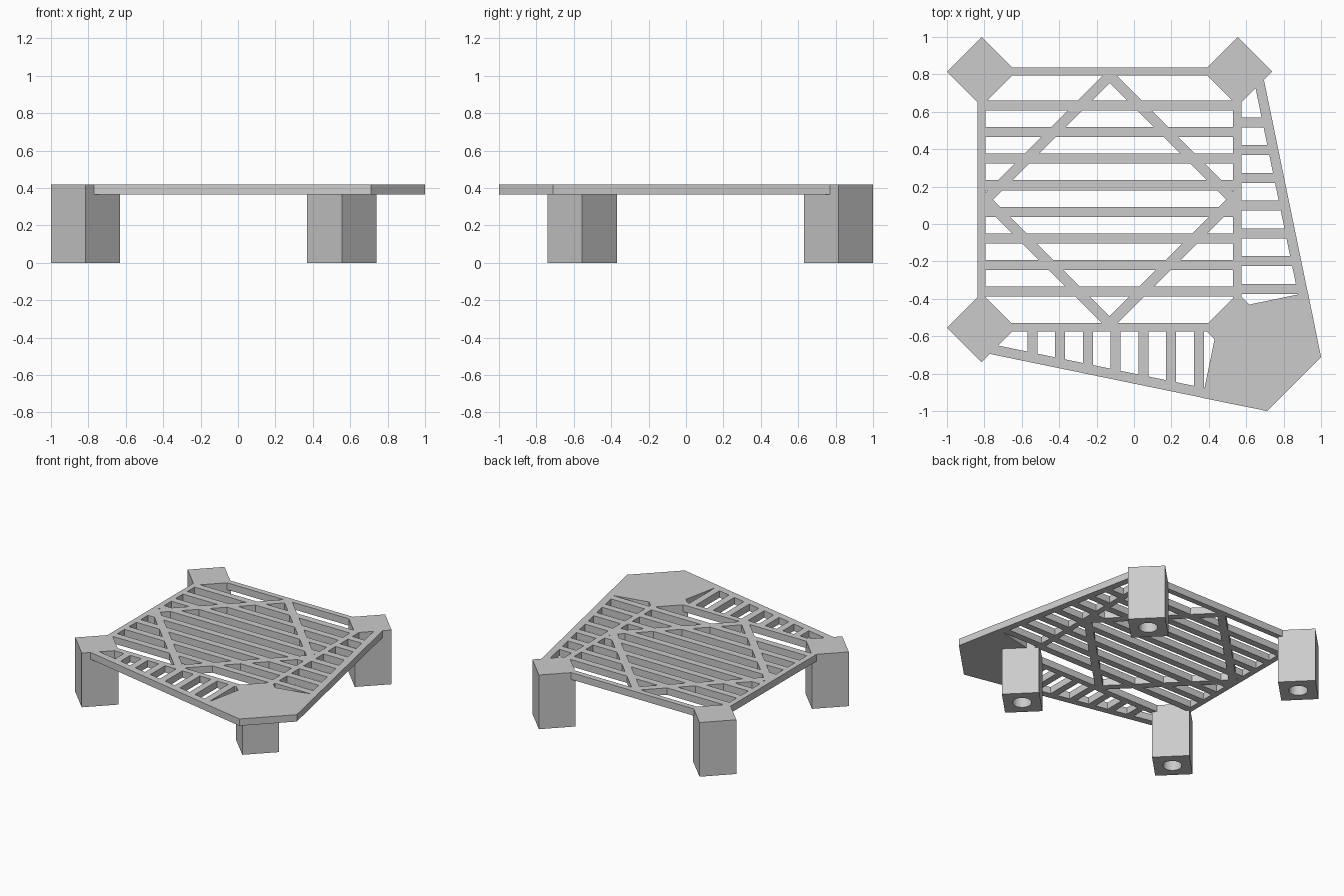
import bpy
import bmesh
import math
from mathutils import Vector
from mathutils.geometry import delaunay_2d_cdt

if "Cube" in bpy.data.objects:
    bpy.data.objects.remove(bpy.data.objects["Cube"])

grey = bpy.data.materials.new("plain_grey")
grey.use_nodes = True
GREY = (0.6, 0.6, 0.6, 1)
grey.diffuse_color = GREY
grey.node_tree.nodes["Principled BSDF"].inputs["Base Color"].default_value = GREY

UNDER, TOP = 0.365, 0.418       # deck underside and top
MID = 0.13                      # square frame centre is (-MID, MID)
LEG = 0.185                     # half diagonal of a leg
LO, HI = -0.815, 0.555          # leg centres along x; y is the opposite sign


def rect(x0, x1, y0, y1):
    return [(x0, y0), (x1, y0), (x1, y1), (x0, y1)]


def ring(cx, cy, radius, sides):
    return [(cx + radius * math.cos(i * math.tau / sides),
             cy + radius * math.sin(i * math.tau / sides)) for i in range(sides)]


def flip(poly):
    """Mirror across the diagonal x = -y, keeping the winding."""
    return [(-y, -x) for x, y in reversed(poly)]


def inside(p, poly):
    """Point in a convex, counter-clockwise polygon."""
    return all((b[0] - a[0]) * (p.y - a[1]) - (b[1] - a[1]) * (p.x - a[0]) > 0
               for a, b in zip(poly, poly[1:] + poly[:1]))


def slab(name, polys, z0, z1, cutouts=()):
    """Merge flat convex polygons, leave out the cutouts, and extrude."""
    points, edges = [], []
    for poly in [*polys, *cutouts]:
        n, k = len(points), len(poly)
        points += [Vector(p) for p in poly]
        edges += [(n + i, n + (i + 1) % k) for i in range(k)]
    verts, _, tris, *_ = delaunay_2d_cdt(points, edges, [], 0, 0.0001)
    bm = bmesh.new()
    bv = [bm.verts.new((v.x, v.y, z0)) for v in verts]
    for tri in tris:
        mid = sum((verts[i] for i in tri), Vector((0, 0))) / len(tri)
        if any(inside(mid, p) for p in polys) and not any(inside(mid, c) for c in cutouts):
            bm.faces.new([bv[i] for i in tri])
    bmesh.ops.delete(bm, geom=[v for v in bm.verts if not v.link_faces], context='VERTS')
    bmesh.ops.join_triangles(bm, faces=bm.faces[:], angle_face_threshold=math.pi,
                             angle_shape_threshold=math.pi)
    grown = bmesh.ops.extrude_face_region(bm, geom=bm.faces[:])["geom"]
    bmesh.ops.translate(bm, vec=(0, 0, z1 - z0),
                        verts=[g for g in grown if isinstance(g, bmesh.types.BMVert)])
    bmesh.ops.recalc_face_normals(bm, faces=bm.faces[:])
    mesh = bpy.data.meshes.new(name)
    bm.to_mesh(mesh)
    bm.free()
    mesh.materials.append(grey)
    obj = bpy.data.objects.new(name, mesh)
    bpy.context.collection.objects.link(obj)
    return obj


# Square frame
left_bar = rect(-0.838, -0.795, -0.555, 0.815)
right_bar = rect(0.53, 0.576, -0.555, 0.815)
parts = [left_bar, right_bar, flip(left_bar), flip(right_bar)]

# Cross slats
for i in range(8):
    y = 0.634 - i * 0.1422
    parts.append(rect(-0.82, 0.55, y - 0.027, y + 0.027))

# Diamond brace
outer, inner = (ring(-MID, MID, r, 4) for r in (0.702, 0.623))
for i in range(4):
    j = (i + 1) % 4
    parts.append([inner[i], outer[i], outer[j], inner[j]])


# Tapered side wings with rungs, one along the right and one along the front
def wing_edge(y):
    return 0.694 - 0.206 * (y - 0.774)


wing = [[(wing_edge(0.8) - 0.054, 0.8), (wing_edge(-0.71) - 0.054, -0.71),
         (wing_edge(-0.71), -0.71), (wing_edge(0.8), 0.8)]]
for i in range(7):
    y = 0.543 - i * 0.1483
    wing.append(rect(0.55, wing_edge(y) - 0.03, y - 0.027, y + 0.027))
parts += wing + [flip(p) for p in wing]

# Solid corner plate, with the hidden leg's pad
plate_half = [(1.0, -0.712), (0.93, -0.366), (0.62, -0.43)]
parts.append(plate_half + flip(plate_half))
parts.append(ring(HI, -HI, LEG, 4))

# Legs with a round socket underneath; the front left one sits below the plate
legs = {"back_right_leg": (LO, -LO, TOP), "back_left_leg": (HI, -LO, TOP),
        "front_right_leg": (LO, -HI, TOP), "front_left_leg": (HI, -HI, UNDER)}
flush_pads = []
for name, (x, y, height) in legs.items():
    foot = ring(x, y, LEG, 4)
    leg = slab(name, [foot], 0, height)
    cutter = slab(name + "_socket_cutter", [ring(x, y, 0.066, 32)], -0.05, 0.3)
    cutter.hide_render = True
    cutter.hide_set(True)
    cut = leg.modifiers.new("socket", 'BOOLEAN')
    cut.operation = 'DIFFERENCE'
    cut.object = cutter
    if height == TOP:
        flush_pads.append(foot)

# Deck lattice, butted against the three flush legs
slab("deck", parts, UNDER, TOP, flush_pads)
